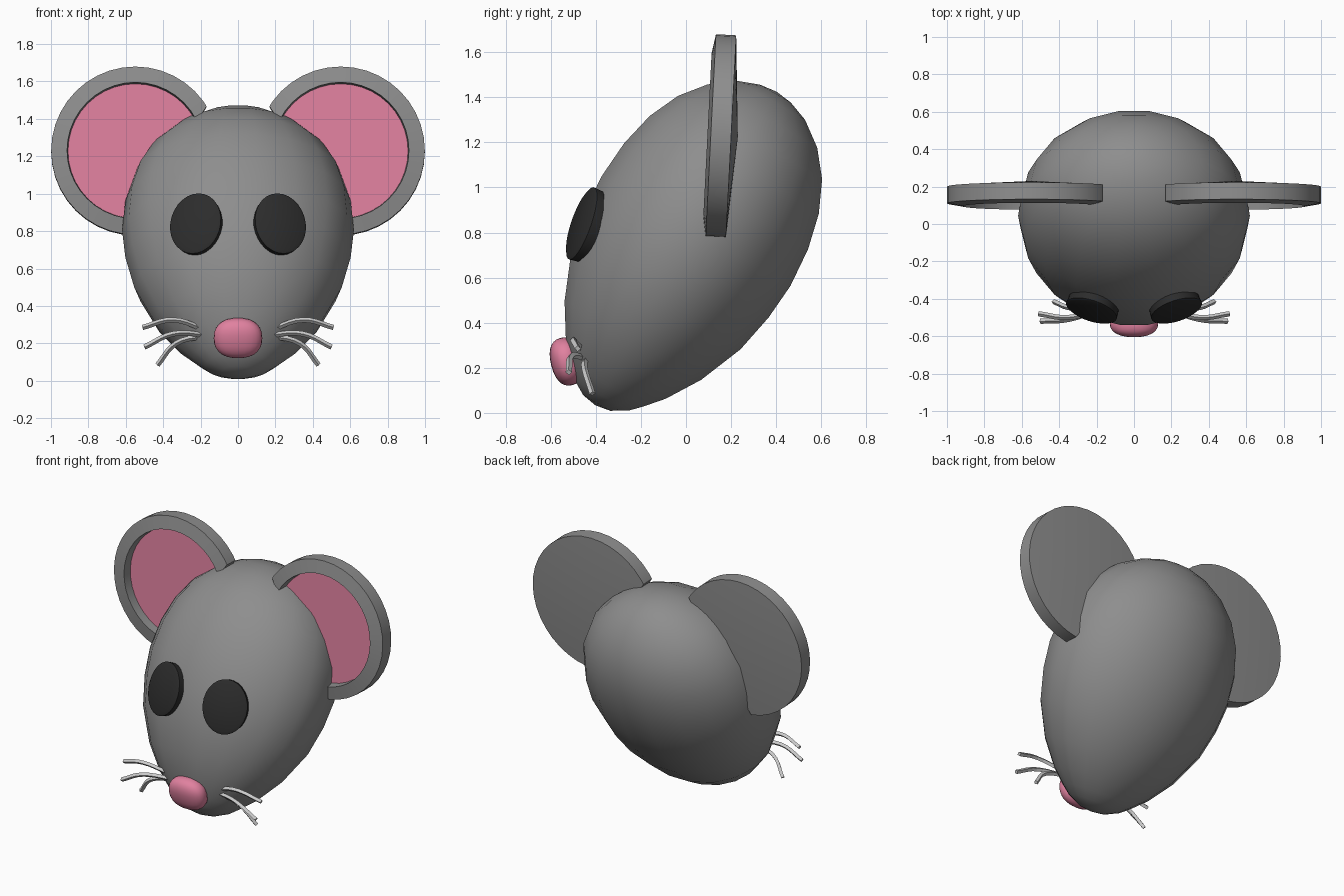
import bpy, bmesh
from math import sin, cos, pi, radians
from mathutils import Matrix, Vector

cube = bpy.data.objects.get("Cube")
if cube:
    bpy.data.objects.remove(cube)


def material(name, r, g, b):
    m = bpy.data.materials.new(name)
    m.use_nodes = True
    m.diffuse_color = (r, g, b, 1)
    bsdf = m.node_tree.nodes["Principled BSDF"]
    bsdf.inputs["Base Color"].default_value = (r, g, b, 1)
    bsdf.inputs["Roughness"].default_value = 0.6
    return m


FUR = material("grey fur", 0.27, 0.27, 0.27)
PINK = material("pink skin", 0.75, 0.22, 0.35)
BLACK = material("black eye", 0.025, 0.025, 0.025)
WHISKER = material("pale whisker", 0.6, 0.6, 0.6)


def lathe(profile, segments, sx=1, sy=1):
    """Revolve (radius, height) points about local z, with an elliptical section."""
    bm = bmesh.new()
    rings = []
    for r, h in profile:
        rings.append([bm.verts.new((sx * r * cos(2 * pi * i / segments),
                                    sy * r * sin(2 * pi * i / segments), h))
                      for i in range(segments)])
    for a, b in zip(rings, rings[1:]):
        for i in range(segments):
            j = (i + 1) % segments
            bm.faces.new((a[i], a[j], b[j], b[i]))
    bmesh.ops.remove_doubles(bm, verts=bm.verts, dist=0.0001)
    return bm


def finish(bm, name, mats, matrix, angle=35):
    bmesh.ops.recalc_face_normals(bm, faces=bm.faces)
    bmesh.ops.transform(bm, matrix=matrix, verts=bm.verts)
    mesh = bpy.data.meshes.new(name)
    bm.to_mesh(mesh)
    bm.free()
    ob = bpy.data.objects.new(name, mesh)
    for m in mats:
        mesh.materials.append(m)
    bpy.context.collection.objects.link(ob)
    bpy.ops.object.select_all(action='DESELECT')
    ob.select_set(True)
    bpy.context.view_layer.objects.active = ob
    bpy.ops.object.shade_smooth_by_angle(angle=radians(angle))
    return ob


# Head: egg on an axis leaning back, wider than deep
egg = [(0, -.172), (.07, -.16), (.14, -.12), (.19, -.07), (.26, .01),
       (.355, .16), (.44, .365), (.478, .55), (.492, .72), (.478, .9),
       (.44, 1.06), (.375, 1.2), (.285, 1.31), (.175, 1.39), (.08, 1.425), (0, 1.435)]
tilt = Matrix.Translation((0, -.316, .1825)) @ Matrix.Rotation(radians(-30), 4, 'X')
finish(lathe(egg, 18, sx=1.26), "head", [FUR], tilt, 60)

# Nose: soft squared ellipsoid
bm = bmesh.new()
bmesh.ops.create_uvsphere(bm, u_segments=24, v_segments=14, radius=1)
for v in bm.verts:
    x, y, z = (abs(c) ** 0.85 * (1 if c > 0 else -1) for c in v.co)
    v.co = (.13 * x, .07 * y, .108 * z)
finish(bm, "nose", [PINK], Matrix.Translation((0, -.53, .228))
       @ Matrix.Rotation(radians(14), 4, 'X'), 60)

ear_profile = [(0, -.075), (.45, -.045), (.45, .045), (.365, .06), (.36, 0), (0, 0)]
eye_profile = [(0, -.03), (.97, -.03), (1, .018), (.9, .026), (0, .03)]
whiskers = [
    ("upper", [(.17, -.45, .27), (.35, -.5, .325), (.51, -.48, .285)]),
    ("middle", [(.17, -.45, .245), (.35, -.51, .25), (.5, -.52, .18)]),
    ("lower", [(.17, -.44, .24), (.33, -.45, .2), (.43, -.415, .085)]),
]

for side, label in ((1, "left"), (-1, "right")):
    # Ear: dished disc with a raised rim, trimmed where it enters the head
    bm = lathe(ear_profile, 40)
    bmesh.ops.recalc_face_normals(bm, faces=bm.faces)
    for f in bm.faces:
        if f.calc_center_median().xy.length < .35 and f.normal.z > .9:
            f.material_index = 1
    cut = bmesh.ops.bisect_plane(
        bm, geom=bm.verts[:] + bm.edges[:] + bm.faces[:],
        plane_co=(-.383 * side, .24, 0), plane_no=(.686 * side, .443, 0), clear_inner=True)
    edges = [e for e in cut["geom_cut"] if isinstance(e, bmesh.types.BMEdge)]
    for f in bmesh.ops.holes_fill(bm, edges=edges)["faces"]:
        f.material_index = 0
    finish(bm, label + "_ear", [FUR, PINK], Matrix.Translation((.549 * side, .155, 1.228))
           @ Matrix.Rotation(radians(87.1), 4, 'X'))

    # Eye: oval button lying on the face
    facing = Vector((.33 * side, -1, .36)).to_track_quat('Z', 'Y').to_matrix().to_4x4()
    finish(lathe(eye_profile, 28, .142, .17), label + "_eye", [BLACK],
           Matrix.Translation((.222 * side, -.447, .835)) @ facing)

    # Whiskers: three drooping square strands
    for name, points in whiskers:
        curve = bpy.data.curves.new(f"{label}_{name}_whisker", 'CURVE')
        curve.dimensions = '3D'
        curve.resolution_u = 5
        curve.bevel_depth = .014
        curve.bevel_resolution = 0
        curve.use_fill_caps = True
        spline = curve.splines.new('BEZIER')
        spline.bezier_points.add(len(points) - 1)
        spline.use_smooth = False
        for p, (x, y, z) in zip(spline.bezier_points, points):
            p.co = (x * side, y, z)
            p.handle_left_type = p.handle_right_type = 'AUTO'
        curve.materials.append(WHISKER)
        bpy.context.collection.objects.link(bpy.data.objects.new(curve.name, curve))
